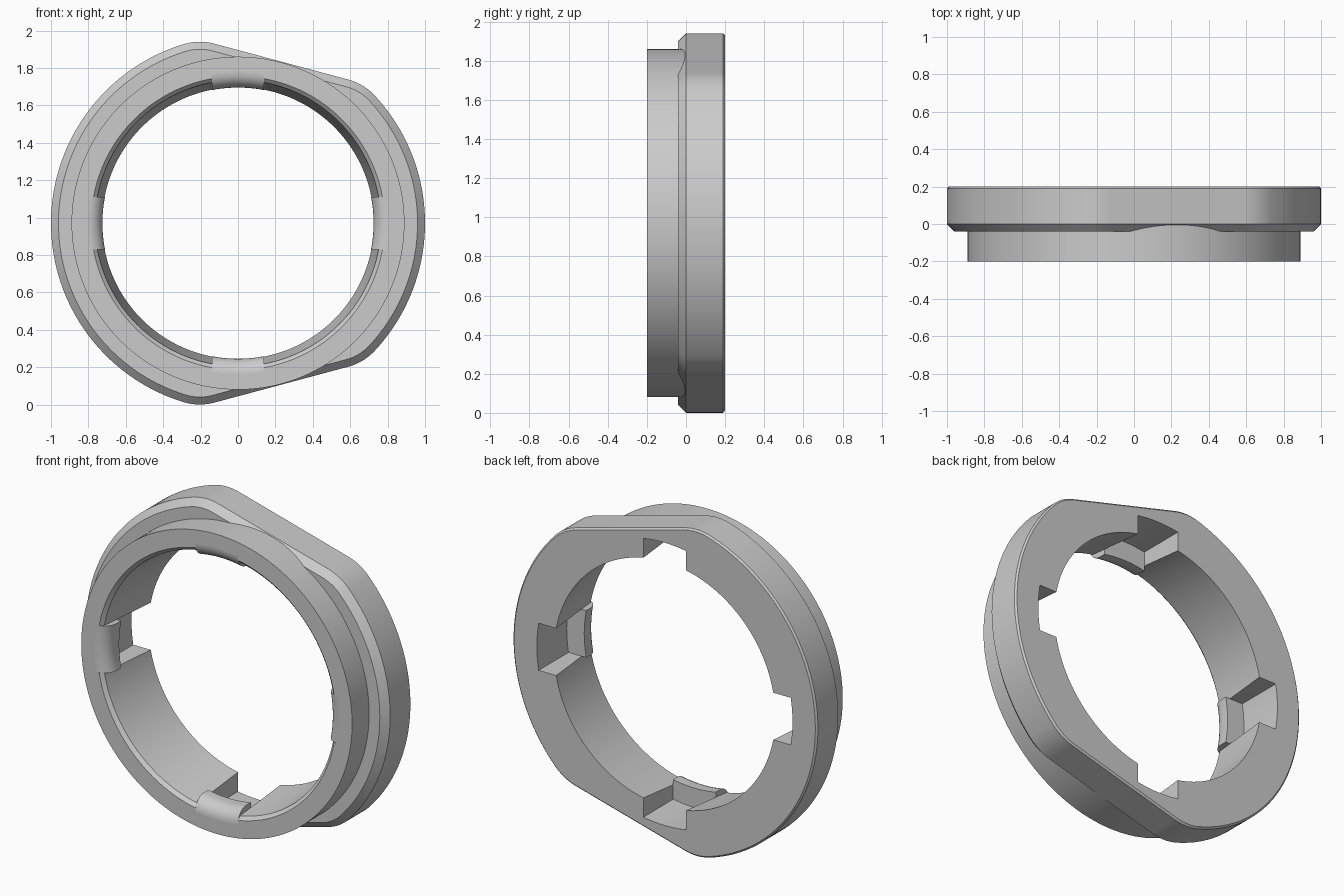
import bpy, bmesh, math
from math import sin, cos, radians as rad

if "Cube" in bpy.data.objects:
    bpy.data.objects.remove(bpy.data.objects["Cube"])

CZ = 0.97          # height of the ring axis
FLAT = 75          # direction of the two slanted flats, degrees
TAB = 0.14         # half width of notches and lips

grey = bpy.data.materials.new("satin_grey")
grey.use_nodes = True
colour = (0.6, 0.6, 0.6, 1)
grey.diffuse_color = colour
grey.node_tree.nodes["Principled BSDF"].inputs["Base Color"].default_value = colour


def arc(r, start, end, n, cx=0, cz=0):
    steps = [rad(start + (end - start) * i / n) for i in range(n + 1)]
    return [(cx + r * cos(a), cz + r * sin(a)) for a in steps]


def circle(r, n=160):
    return arc(r, 0, 360, n)[:-1]


def outline(inset):
    """Round plate with two filleted slanted flats."""
    big, flat, fillet = 1 - inset, 0.894 - inset, 0.3 - inset
    reach = big - fillet
    phi = math.degrees(math.acos((flat - fillet) / reach))
    a, b = FLAT - phi, FLAT + phi

    def corner(at, start, end):
        return arc(fillet, start, end, 12, reach * cos(rad(at)), reach * sin(rad(at)))

    pts = arc(big, -a, a, 40)[:-1]
    pts += corner(a, a, FLAT) + corner(b, FLAT, b)[:-1]
    pts += arc(big, b, 360 - b, 72)[:-1]
    pts += corner(-b, -b, -FLAT) + corner(-a, -FLAT, -a)[:-1]
    return pts


def finish(name, bm):
    bmesh.ops.recalc_face_normals(bm, faces=bm.faces)
    mesh = bpy.data.meshes.new(name)
    bm.to_mesh(mesh)
    bm.free()
    mesh.materials.append(grey)
    obj = bpy.data.objects.new(name, mesh)
    bpy.context.collection.objects.link(obj)
    return obj


def loft(name, sections, closed=False):
    """Skin matching (points, y) sections; cap the ends or close the loop."""
    bm = bmesh.new()
    rings = [[bm.verts.new((x, y, CZ + z)) for x, z in pts] for pts, y in sections]
    pairs = list(zip(rings, rings[1:]))
    if closed:
        pairs.append((rings[-1], rings[0]))
    else:
        bm.faces.new(rings[0])
        bm.faces.new(rings[-1])
    for p, q in pairs:
        for i in range(len(p)):
            j = (i + 1) % len(p)
            bm.faces.new((p[i], p[j], q[j], q[i]))
    return finish(name, bm)


def lathe(name, profile, closed=False):
    return loft(name, [(circle(r), y) for r, y in profile], closed)


def cut(obj, tool, operation):
    """Apply a boolean and discard the tool."""
    tool.hide_render = True
    mod = obj.modifiers.new(operation, "BOOLEAN")
    mod.operation, mod.object, mod.solver = operation, tool, "EXACT"
    bpy.context.view_layer.update()
    graph = bpy.context.evaluated_depsgraph_get()
    mesh = bpy.data.meshes.new_from_object(obj.evaluated_get(graph))
    obj.modifiers.clear()
    obj.data = mesh
    bpy.data.objects.remove(tool)


def four_blocks():
    """Blocks at the four quarter points, used to trim notches and lips."""
    bm = bmesh.new()
    for q in range(4):
        c, s = round(cos(q * math.pi / 2)), round(sin(q * math.pi / 2))
        block = bmesh.ops.create_cube(bm, size=1)["verts"]
        for v in block:
            u, w = 0.75 + v.co.x * 0.5, v.co.z * 2 * TAB
            v.co = (c * u - s * w, v.co.y * 2, CZ + s * u + c * w)
    return finish("trim_blocks", bm)


# Flanged plate with chamfered edges, joined to the round front collar
shell = loft("ring_body", [(outline(0.04), -0.04), (outline(0), 0),
                           (outline(0), 0.19), (outline(0.01), 0.2)])
collar = lathe("collar", [(0.89, -0.2), (0.89, 0.1)])
cut(shell, collar, "UNION")

# Slightly tapered bore with a chamfered mouth
bore = lathe("bore", [(0.795, -0.21), (0.765, -0.18), (0.727, 0.2), (0.727, 0.25)])
cut(shell, bore, "DIFFERENCE")

# Four notches open to the back, and shallower pockets for the front lips
for r, y0, y1 in ((0.84, -0.08, 0.3), (0.805, -0.3, 0)):
    notch = lathe("notch", [(r, y0), (r, y1)])
    cut(notch, four_blocks(), "INTERSECT")
    cut(shell, notch, "DIFFERENCE")

# Four rounded snap lips
curve = [(0.805 - 0.08 * sin(t), -0.12 - 0.08 * cos(t))
         for t in (i * math.pi / 16 for i in range(9))]
lips = lathe("snap_lips", curve + [(0.725, -0.08), (0.805, -0.08)], closed=True)
cut(lips, four_blocks(), "INTERSECT")

# Smooth curved walls, crisp edges
for obj in (shell, lips):
    bpy.ops.object.select_all(action="DESELECT")
    obj.select_set(True)
    bpy.context.view_layer.objects.active = obj
    bpy.ops.object.shade_smooth_by_angle(angle=rad(25))
